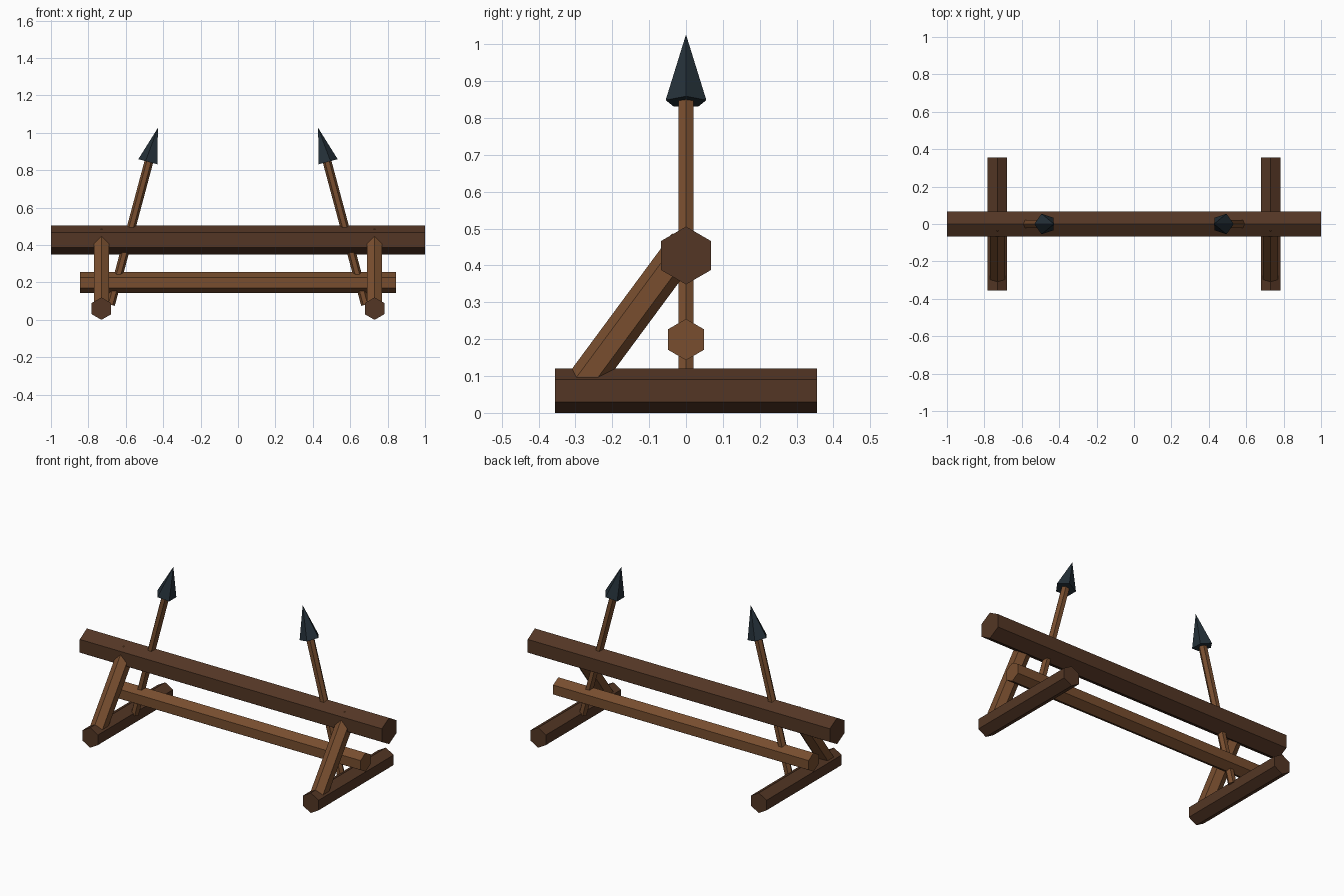
import bpy
import math
from mathutils import Vector

cube = bpy.data.objects.get("Cube")
if cube:
    bpy.data.objects.remove(cube, do_unlink=True)


def make_material(name, rgb):
    mat = bpy.data.materials.new(name)
    mat.use_nodes = True
    color = (*rgb, 1.0)
    mat.diffuse_color = color
    mat.node_tree.nodes["Principled BSDF"].inputs["Base Color"].default_value = color
    return mat


DARK_WOOD = make_material("dark wood", (0.087, 0.037, 0.018))
LIGHT_WOOD = make_material("light wood", (0.188, 0.076, 0.028))
IRON = make_material("dark iron", (0.018, 0.030, 0.040))


def bar(name, start, end, radius, point_dir, mat, sides=6, tip=None):
    """Faceted bar or cone between two points, one corner facing point_dir."""
    start, end = Vector(start), Vector(end)
    axis = (end - start).normalized()
    u = Vector(point_dir)
    u = (u - axis * u.dot(axis)).normalized()
    v = axis.cross(u)
    ring = []
    for i in range(sides):
        a = math.tau * i / sides
        ring.append((u * math.cos(a) + v * math.sin(a)) * radius)
    verts = [start + p for p in ring]
    faces = [tuple(reversed(range(sides)))]
    if tip:
        verts.append(end)
        faces += [(i, (i + 1) % sides, sides) for i in range(sides)]
    else:
        verts += [end + p for p in ring]
        faces += [(i, (i + 1) % sides, (i + 1) % sides + sides, i + sides)
                  for i in range(sides)]
        faces.append(tuple(range(sides, 2 * sides)))
    mesh = bpy.data.meshes.new(name)
    mesh.from_pydata(verts, [], faces)
    mesh.materials.append(mat)
    obj = bpy.data.objects.new(name, mesh)
    bpy.context.collection.objects.link(obj)
    return obj


UP = (0, 0, 1)

# Long horizontal timbers
bar("top_beam", (-1, 0, 0.427), (1, 0, 0.427), 0.0785, UP, DARK_WOOD)
bar("lower_rail", (-0.845, 0, 0.199), (0.845, 0, 0.199), 0.056, UP, LIGHT_WOOD)

for side, s in (("left", 1), ("right", -1)):
    # Foot and slanted front brace
    x = 0.73 * s
    bar(f"{side}_foot", (x, -0.355, 0.06), (x, 0.355, 0.06), 0.06, UP, DARK_WOOD)
    bar(f"{side}_brace", (x, -0.295, 0.06), (x, 0, 0.459), 0.047, UP, LIGHT_WOOD)

    # Inward leaning spear: shaft, then head
    lean = Vector((-s * math.sin(math.radians(15)), 0, math.cos(math.radians(15))))
    neck = Vector((0.477 * s, 0, 0.844))
    outward = (s, 0, 0)
    bar(f"{side}_spear_shaft", neck - lean * 0.79, neck + lean * 0.01,
        0.0235, outward, LIGHT_WOOD)
    bar(f"{side}_spear_head", neck, neck + lean * 0.189, 0.058, outward, IRON,
        sides=5, tip=True)
